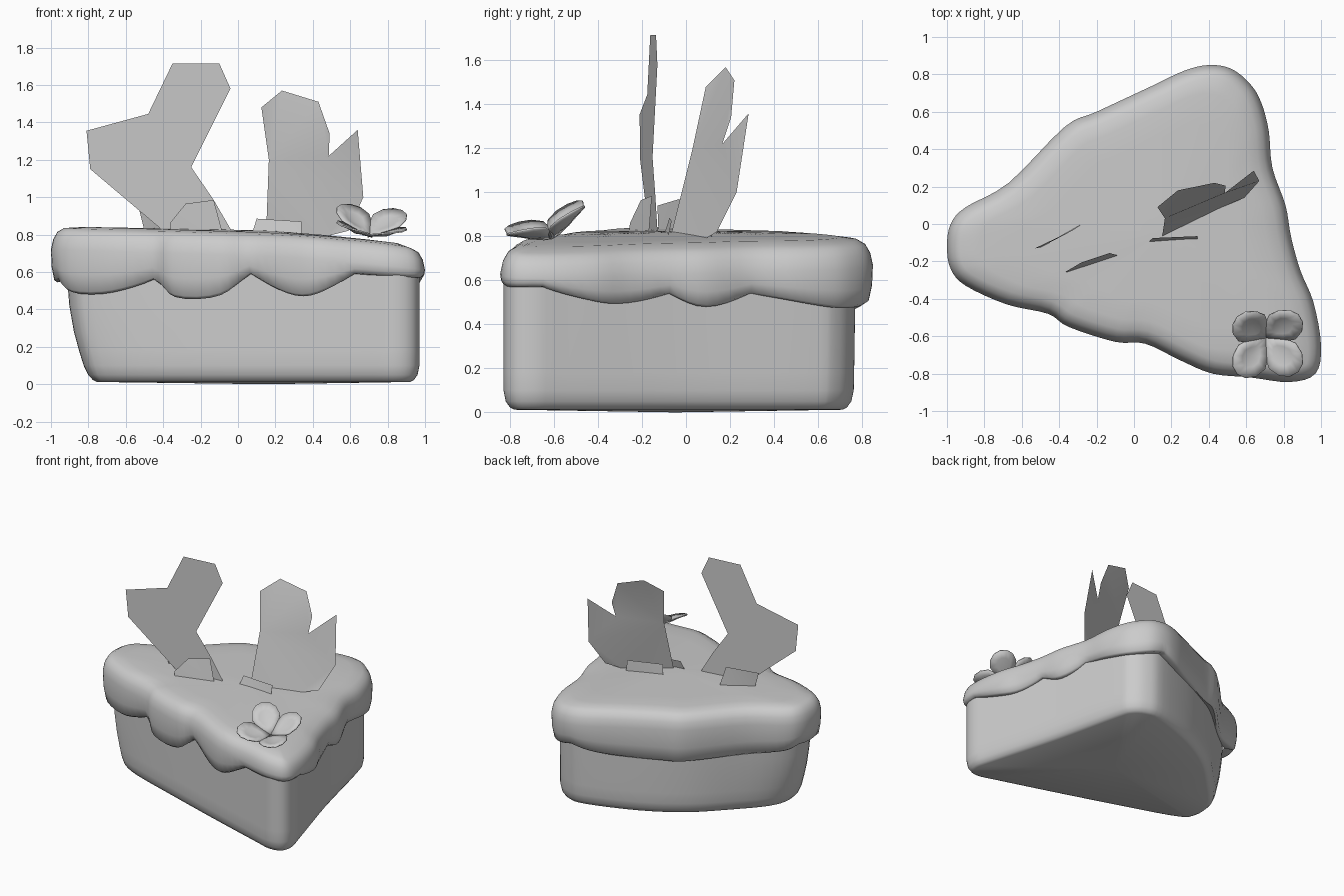
import bpy, bmesh, math
from mathutils import Vector, Matrix

cube = bpy.data.objects.get("Cube")
if cube:
    bpy.data.objects.remove(cube, do_unlink=True)

# One plain grey for everything
GREY = (0.6, 0.6, 0.6, 1.0)
mat = bpy.data.materials.new("light grey")
mat.use_nodes = True
mat.diffuse_color = GREY
mat.node_tree.nodes["Principled BSDF"].inputs["Base Color"].default_value = GREY


def finish(name, bm, smooth):
    me = bpy.data.meshes.new(name)
    bm.to_mesh(me)
    bm.free()
    me.materials.append(mat)
    ob = bpy.data.objects.new(name, me)
    bpy.context.collection.objects.link(ob)
    bpy.ops.object.select_all(action='DESELECT')
    ob.select_set(True)
    bpy.context.view_layer.objects.active = ob
    bpy.ops.object.shade_smooth_by_angle(angle=math.radians(smooth))
    return ob


def spline(pts, steps):
    """Closed Catmull-Rom curve through 2D points."""
    n, out = len(pts), []
    P = [Vector(p) for p in pts]
    for i in range(n):
        a, b, c, d = P[i - 1], P[i], P[(i + 1) % n], P[(i + 2) % n]
        for k in range(steps):
            t = k / steps
            out.append(0.5 * (2 * b + (c - a) * t + (2 * a - 5 * b + 4 * c - d) * t * t
                              + (3 * b - a - 3 * c + d) * t ** 3))
    return out


def inset(pts, dist):
    """Move a clockwise outline inward."""
    n, out = len(pts), []
    for i, p in enumerate(pts):
        t = (pts[(i + 1) % n] - pts[i - 1]).normalized()
        out.append(p + Vector((t.y, -t.x)) * dist)
    return out


def loft(rings, caps):
    """Skin rings of 3D points; caps are the centre points of the two ends."""
    bm = bmesh.new()
    vs = [[bm.verts.new(p) for p in r] for r in rings]
    n = len(rings[0])
    for a, b in zip(vs, vs[1:]):
        for i in range(n):
            j = (i + 1) % n
            bm.faces.new((a[i], a[j], b[j], b[i]))
    for ring, c in zip((vs[0], vs[-1]), caps):
        if c:
            cv = bm.verts.new(c)
            for i in range(n):
                bm.faces.new((ring[i], ring[(i + 1) % n], cv))
    bmesh.ops.recalc_face_normals(bm, faces=bm.faces[:])
    return bm


# Sponge: wedge with two straight cut sides and a bulging back, drawn in below
sponge = spline([(0.93, -0.53), (0.97, -0.69), (0.94, -0.795), (0.83, -0.83), (0.65, -0.78),
                 (0.2, -0.64), (-0.3, -0.48), (-0.78, -0.33), (-0.89, -0.25), (-0.915, -0.12),
                 (-0.84, 0.02), (-0.61, 0.225), (-0.34, 0.455), (-0.03, 0.63), (0.35, 0.76),
                 (0.5, 0.752), (0.6, 0.68), (0.65, 0.55), (0.78, 0.0)], 4)
rings = []
for z, taper, ins in ((0.012, 1, 0.05), (0.022, 1, 0.03), (0.05, 0.94, 0.01), (0.1, 0.82, 0),
                      (0.18, 0.6, 0), (0.28, 0.36, 0), (0.42, 0.14, 0), (0.62, 0, 0)):
    ring = [Vector((p.x + 0.11 * taper * max(0, (0.97 - p.x) / 1.88) ** 6,
                    p.y - 0.005 * taper * (p.y + 0.82))) for p in sponge]
    rings.append([(p.x, p.y, z) for p in inset(ring, ins)])
finish("sponge", loft(rings, ((0.15, -0.05, 0.0), (0.15, -0.05, 0.62))), 50)

# Icing: overhanging cap with a scalloped lower edge
STEPS = 4
icing = spline([(1.0, -0.65), (0.97, -0.8), (0.83, -0.845), (0.62, -0.82), (0.42, -0.8),
                (0.25, -0.73), (0.06, -0.64), (-0.1, -0.63), (-0.35, -0.55), (-0.46, -0.48),
                (-0.68, -0.43), (-0.9, -0.33), (-0.98, -0.24), (-1.0, -0.12), (-0.98, 0.0),
                (-0.9, 0.09), (-0.67, 0.22), (-0.37, 0.52), (-0.2, 0.6), (0.1, 0.74),
                (0.27, 0.82), (0.4, 0.85), (0.52, 0.83), (0.62, 0.75), (0.68, 0.65),
                (0.72, 0.5), (0.74, 0.3), (0.81, 0.1), (0.84, -0.07), (0.89, -0.25),
                (0.96, -0.42)], STEPS)
# (outline index of cusp, cusp height, depth of the scallop that follows)
CUSPS = [(0, 0.57, 0.01), (3, 0.59, 0.12), (6, 0.59, 0.12), (9, 0.56, 0.08), (12, 0.56, 0.01),
         (14, 0.55, 0.085), (21, 0.51, 0.05), (26, 0.54, 0.06), (28, 0.54, 0.06), (31, 0.57, 0)]


def hem(i):
    u = i / STEPS
    for (a, za, d), (b, zb, _) in zip(CUSPS, CUSPS[1:]):
        if a <= u < b:
            t = (u - a) / (b - a)
            return za + (zb - za) * t - d * math.sin(math.pi * t)


def top(p):
    """Gently tilted top, falling away towards the tip of the wedge."""
    return 0.815 - 0.03 * p.x - 0.05 * max(0, p.x) ** 2


rings = []
# each ring: inset, share of the way from hem to shoulder, drop below the top
for ins, share, drop in ((0.09, 0.08, 0), (0.035, 0.0, 0), (0.018, 0.06, 0), (0.004, 0.45, 0),
                         (0.0, 1, 0.125), (0.012, 1, 0.07), (0.035, 1, 0.03),
                         (0.07, 1, 0.01)):
    ring = []
    for i, (p, q) in enumerate(zip(icing, inset(icing, ins))):
        h, s = hem(i), top(p) - (drop if share == 1 else 0.125)
        ring.append((q.x, q.y, h + (s - h) * share))
    rings.append(ring)
mid = Vector((0.15, -0.05))
for f in (0.1, 0.3, 0.6, 0.85):
    ring = [p.lerp(mid, f) for p in inset(icing, 0.07)]
    rings.append([(p.x, p.y, top(p) + 0.012 * f) for p in ring])
finish("icing", loft(rings, (None, (mid.x, mid.y, top(mid) + 0.012))), 60)


# Decorative shards: paper-thin upright pieces
def shard(name, pts):
    bm = bmesh.new()
    bm.faces.new([bm.verts.new(p) for p in pts])
    bm.normal_update()
    bmesh.ops.triangulate(bm, faces=bm.faces[:], ngon_method='EAR_CLIP')
    finish(name, bm, 60)


tall = [(-0.81, 1.355), (-0.79, 1.15), (-0.40, 0.82), (-0.04, 0.80), (-0.04, 0.83),
        (-0.13, 0.985), (-0.25, 1.16), (-0.04, 1.58), (-0.10, 1.715), (-0.35, 1.715),
        (-0.48, 1.445)]
shard("tall_bent_shard", [(x, -0.13 + (x + 0.04) * 0.105, z) for x, z in tall])
shard("forked_shard", [(0.125, 0.09, 1.48), (0.165, 0.03, 1.2), (0.15, -0.07, 0.8),
                       (0.47, 0.09, 0.79), (0.59, 0.14, 0.82), (0.67, 0.23, 1.0),
                       (0.64, 0.285, 1.36), (0.485, 0.165, 1.22), (0.49, 0.205, 1.34),
                       (0.43, 0.22, 1.51), (0.235, 0.18, 1.57)])
shard("front_left_chip", [(0.07, -0.105, 0.79), (0.34, -0.085, 0.78), (0.34, -0.065, 0.87),
                          (0.10, -0.075, 0.885)])
shard("back_left_chip", [(0.15, 0.06, 0.79), (0.43, 0.12, 0.78), (0.42, 0.115, 0.88),
                         (0.16, 0.055, 0.895)])
shard("front_right_chip", [(-0.36, -0.26, 0.81), (-0.08, -0.17, 0.80), (-0.13, -0.155, 0.985),
                           (-0.28, -0.205, 0.965), (-0.365, -0.255, 0.86)])
shard("back_right_chip", [(-0.53, -0.13, 0.94), (-0.50, -0.125, 0.82), (-0.28, 0.0, 0.81),
                          (-0.32, -0.03, 0.97)])

# Flower: four open, cupped petals meeting at the centre, leaning forward
place = (Matrix.Translation((0.705, -0.61, 0.795)) @ Matrix.Rotation(math.radians(20), 4, 'X')
         @ Matrix.Rotation(math.radians(6), 4, 'Y'))
bm = bmesh.new()
for k in range(4):
    turn = place @ Matrix.Rotation(math.radians(45 + 90 * k), 4, 'Z')
    rows = []
    for r in (0.5, 1.0):
        row = []
        for j in range(12):
            a = math.tau * j / 12
            x, y = 0.115 + 0.115 * r * math.cos(a), 0.1 * r * math.sin(a)
            if math.cos(a) < 0:            # narrow towards the stem
                y *= 1 + 0.35 * math.cos(a)
            row.append(bm.verts.new(turn @ Vector((x, y, 0.45 * x + 1.6 * y * y))))
        rows.append(row)
    hub = bm.verts.new(turn @ Vector((0.115, 0, 0.04)))
    for j in range(12):
        n = (j + 1) % 12
        bm.faces.new((rows[0][j], rows[0][n], hub))
        bm.faces.new((rows[1][j], rows[1][n], rows[0][n], rows[0][j]))
flower = finish("flower", bm, 40)
solid = flower.modifiers.new("thickness", 'SOLIDIFY')
solid.thickness = 0.008
